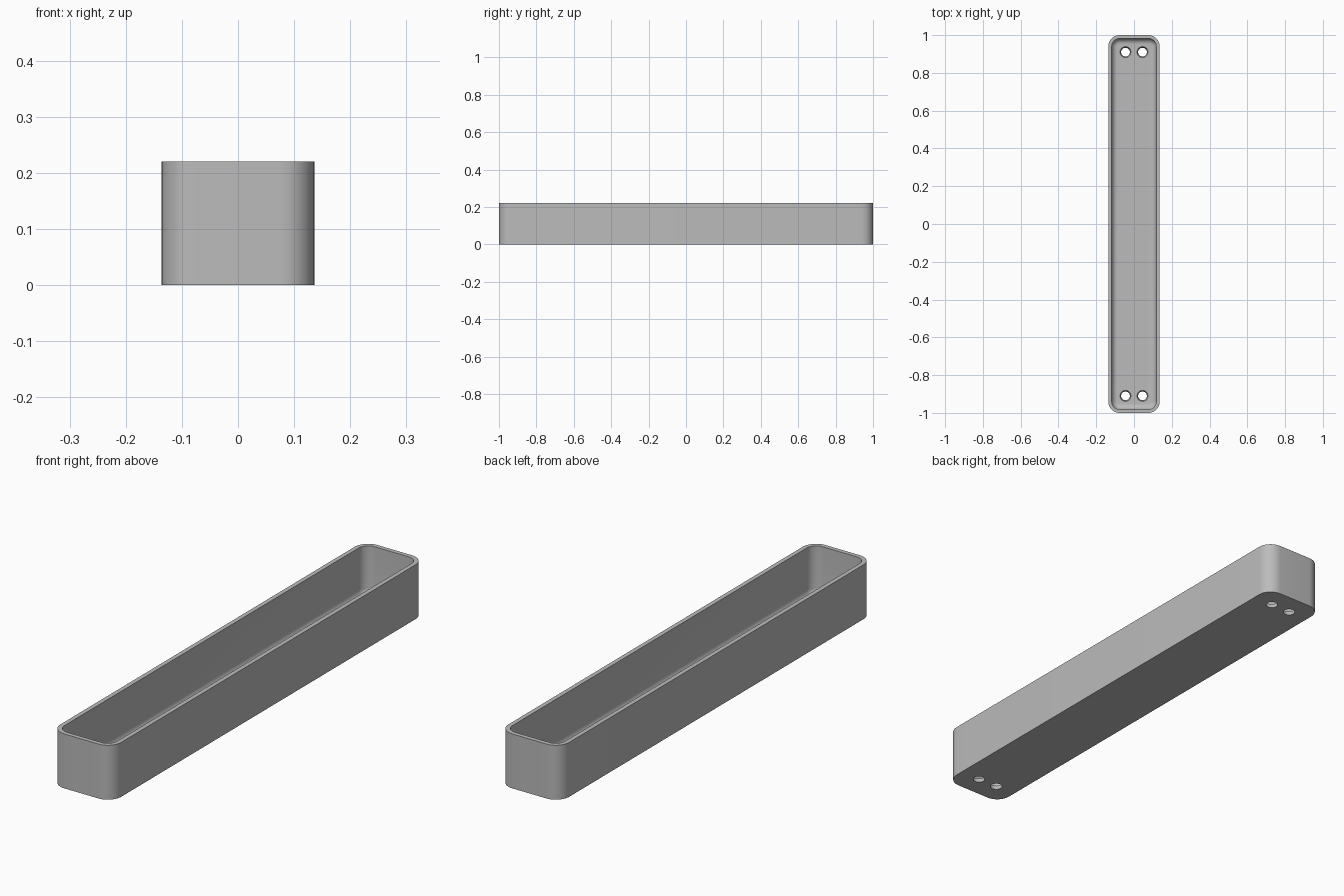
import bpy, bmesh, math
from mathutils import Vector

if "Cube" in bpy.data.objects:
    bpy.data.objects.remove(bpy.data.objects["Cube"])

HALF_X, HALF_Y, HEIGHT = 0.136, 1.0, 0.22
CORNER, WALL, FLOOR, FILLET = 0.06, 0.018, 0.02, 0.03

grey = bpy.data.materials.new("plain grey")
grey.use_nodes = True
colour = (0.5, 0.5, 0.5, 1)
grey.diffuse_color = colour
grey.node_tree.nodes["Principled BSDF"].inputs["Base Color"].default_value = colour


def rounded_loop(bm, inset, z, steps=12):
    """Rounded rectangle of vertices, inset from the outer wall."""
    r = CORNER - inset
    cx, cy = HALF_X - CORNER, HALF_Y - CORNER
    verts = []
    for q, (sx, sy) in enumerate([(1, 1), (-1, 1), (-1, -1), (1, -1)]):
        for i in range(steps + 1):
            a = (q + i / steps) * math.pi / 2
            verts.append(bm.verts.new((sx * cx + r * math.cos(a),
                                       sy * cy + r * math.sin(a), z)))
    return verts


# Section of the tray: outside wall, rim, inside wall, fillet to the floor
section = [(0, 0), (0, HEIGHT), (WALL, HEIGHT)]
for i in range(9):
    a = i / 8 * math.pi / 2
    section.append((WALL + FILLET * (1 - math.cos(a)),
                    FLOOR + FILLET * (1 - math.sin(a))))

bm = bmesh.new()
loops = [rounded_loop(bm, inset, z) for inset, z in section]
for low, high in zip(loops, loops[1:]):
    n = len(low)
    for i in range(n):
        j = (i + 1) % n
        bm.faces.new((low[i], low[j], high[j], high[i]))
bm.faces.new(loops[0][::-1])
bm.faces.new(loops[-1])
mesh = bpy.data.meshes.new("tray")
bm.to_mesh(mesh)
bm.free()
mesh.materials.append(grey)
tray = bpy.data.objects.new("tray", mesh)
bpy.context.collection.objects.link(tray)

# Tapered drain holes near both ends
bm = bmesh.new()
for x in (-0.045, 0.045):
    for y in (-0.91, 0.91):
        made = bmesh.ops.create_cone(bm, cap_ends=True, segments=32,
                                     radius1=0.02, radius2=0.032, depth=FLOOR * 2)
        bmesh.ops.translate(bm, verts=made["verts"], vec=Vector((x, y, FLOOR / 2)))
cut_mesh = bpy.data.meshes.new("hole_cutter")
bm.to_mesh(cut_mesh)
bm.free()
cut_mesh.materials.append(grey)
cutter = bpy.data.objects.new("hole_cutter", cut_mesh)
cutter.hide_render = True
bpy.context.collection.objects.link(cutter)

bpy.context.view_layer.objects.active = tray
tray.select_set(True)
holes = tray.modifiers.new("holes", "BOOLEAN")
holes.operation = "DIFFERENCE"
holes.solver = "EXACT"
holes.object = cutter
bpy.ops.object.modifier_apply(modifier="holes")
bpy.data.objects.remove(cutter)
bpy.ops.object.shade_smooth_by_angle(angle=math.radians(30))
